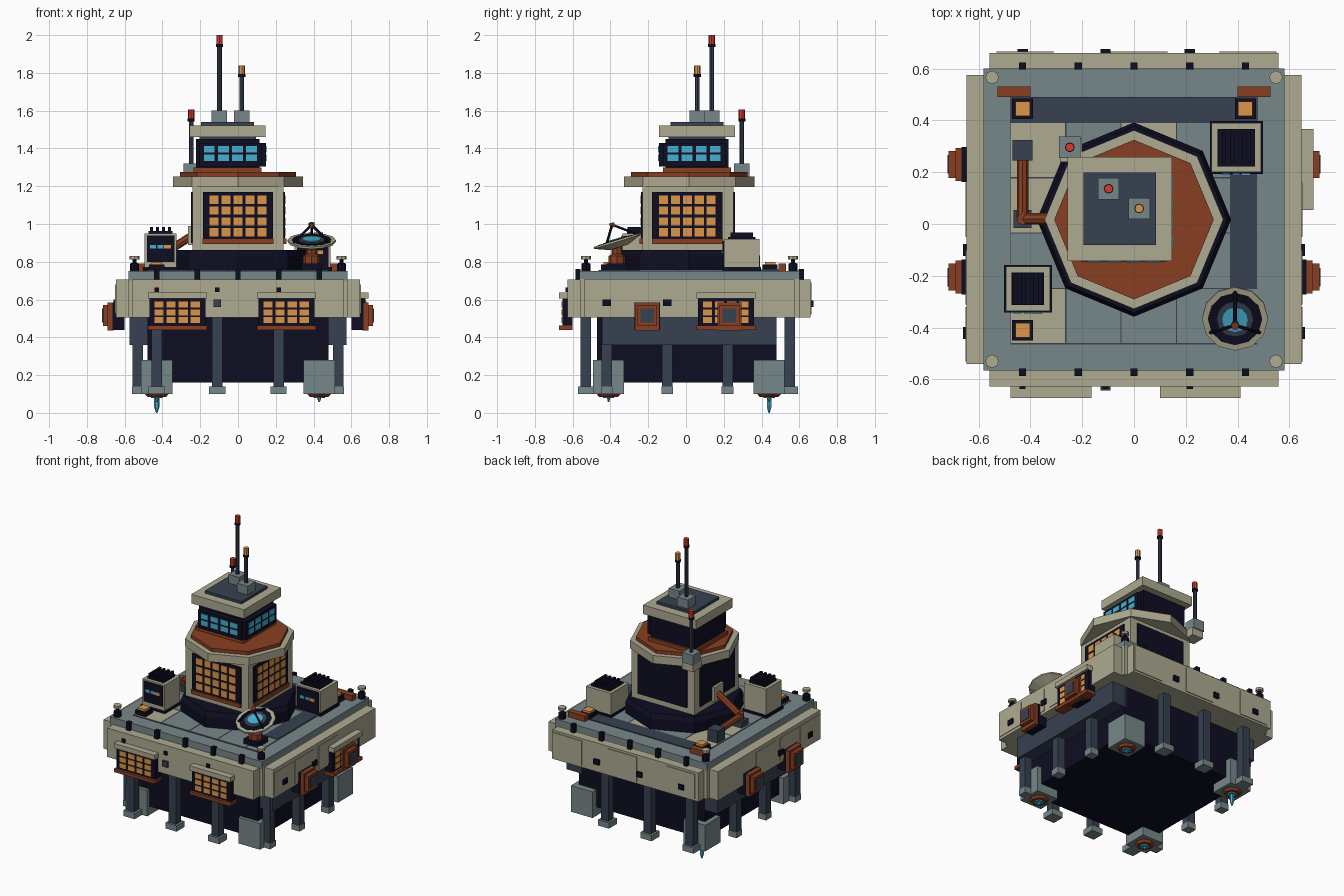
import bpy, math
from mathutils import Vector, Matrix

if "Cube" in bpy.data.objects:
    bpy.data.objects.remove(bpy.data.objects["Cube"])

def lin(c):
    c /= 255
    return c / 12.92 if c <= 0.04045 else ((c + 0.055) / 1.055) ** 2.4

def mat(name, r, g, b):
    m = bpy.data.materials.new(name)
    m.diffuse_color = (lin(r), lin(g), lin(b), 1)
    m.use_nodes = True
    m.node_tree.nodes["Principled BSDF"].inputs["Base Color"].default_value = m.diffuse_color
    return m

BEIGE = mat("beige", 174, 170, 145)
GREY = mat("blue_grey", 119, 135, 137)
SLATE = mat("slate", 54, 65, 80)
NAVY = mat("navy", 13, 13, 34)
RUST = mat("rust", 136, 62, 34)
ORANGE = mat("amber", 220, 150, 74)
CYAN = mat("cyan", 70, 176, 208)
RED = mat("red", 215, 58, 45)

def add(name, verts, faces, m):
    me = bpy.data.meshes.new(name)
    me.from_pydata(verts, [], faces)
    me.materials.append(m)
    ob = bpy.data.objects.new(name, me)
    bpy.context.collection.objects.link(ob)
    return ob

def box(name, x0, x1, y0, y1, z0, z1, m):
    x0, x1 = sorted((x0, x1))
    y0, y1 = sorted((y0, y1))
    v = [(x, y, z) for z in (z0, z1) for x, y in ((x0, y0), (x1, y0), (x1, y1), (x0, y1))]
    f = [(3, 2, 1, 0), (4, 5, 6, 7)] + [(i, (i + 1) % 4, 4 + (i + 1) % 4, 4 + i) for i in range(4)]
    return add(name, v, f, m)

def cbox(name, x, y, s, z0, z1, m):
    return box(name, x - s / 2, x + s / 2, y - s / 2, y + s / 2, z0, z1, m)

def side_box(name, side, u0, u1, d0, d1, z0, z1, m):
    """Box on one of the four sides: u runs along the wall, d is the outward coordinate."""
    if side in "FB":
        s = -1 if side == "F" else 1
        return box(name, u0, u1, s * d0, s * d1, z0, z1, m)
    s = 1 if side == "R" else -1
    return box(name, s * d0, s * d1, u0, u1, z0, z1, m)

def lathe(name, x, y, prof, m, n=8, turn=0.0):
    """Stack of n-sided rings from (radius, z) pairs, capped at both ends."""
    v = [(x + r * math.cos(turn + math.tau * i / n), y + r * math.sin(turn + math.tau * i / n), z)
         for r, z in prof for i in range(n)]
    f = [tuple(reversed(range(n))), tuple(range(len(v) - n, len(v)))]
    for k in range(len(prof) - 1):
        f += [(k * n + i, k * n + (i + 1) % n, (k + 1) * n + (i + 1) % n, (k + 1) * n + i) for i in range(n)]
    return add(name, v, f, m)

def rod(name, a, b, r, m, n=6):
    a, b = Vector(a), Vector(b)
    ob = lathe(name, 0, 0, [(r, 0), (r, (b - a).length)], m, n)
    ob.data.transform(Matrix.Translation(a) @ (b - a).to_track_quat('Z', 'Y').to_matrix().to_4x4())
    return ob

def cells(name, side, u0, u1, d, z0, z1, cols, rows, m, fill=0.76):
    pu, pz = (u1 - u0) / (cols - 1 + fill), (z1 - z0) / (rows - 1 + fill)
    for c in range(cols):
        for r in range(rows):
            u, z = u0 + c * pu, z0 + r * pz
            side_box(name, side, u, u + pu * fill, d - 0.003, d + 0.004, z, z + pz * fill, m)

CY = 0.017  # centre of the platform in y

# lower core, side girders and legs
box("lower_core", -.48, .48, -.47, .48, .16, .55, NAVY)
for s in (-1, 1):
    box("side_girder", s * .46, s * .575, -.445, .48, .36, .52, SLATE)
    for y in (-.42, -.1, .22):
        cbox("side_leg", s * .53, y, .056, .12, .52, SLATE)
        cbox("side_foot", s * .53, y, .062, .1, .14, GREY)
for y in (-.53, .55):
    for x in (-.43, -.11, .215):
        cbox("leg", x, y, .056, .12, .52, SLATE)
        cbox("foot", x, y, .085, .1, .14, GREY)

# corner thrusters
for x in (-.43, .43):
    for y in (-.41, .44):
        cbox("thruster_block", x, y, .165, .1, .28, GREY)
        lathe("thruster_ring", x, y, [(.05, .085), (.065, .102)], RUST)
        lathe("thruster_core", x, y, [(.03, .078), (.03, .09)], CYAN)
        tip = 0 if (x < 0 and y > 0) else .058
        lathe("thruster_jet", x, y, [(.004, tip), (.014, tip + .03), (.014, .09)], CYAN, 6)

# platform hull
box("hull_core", -.58, .58, -.56, .60, .506, .71, BEIGE)
for s in (-1, 1):
    box("hull_side_wall", s * .55, s * .647, -.54, .575, .506, .705, BEIGE)
box("hull_front_wall", -.558, .558, -.628, -.5, .506, .705, BEIGE)
box("hull_back_wall", -.558, .558, .5, .66, .506, .705, BEIGE)
box("deck_slab", -.58, .58, -.565, .60, .70, .752, GREY)
for u in (-.53, -.09, .33):
    side_box("back_panel", "B", u, u + .22, .65, .665, .52, .69, BEIGE)
for side in "LR":
    for u in (-.53, -.31, -.05):
        side_box("side_panel", side, u, u + .21, .64, .651, .525, .68, BEIGE)

# small wall fittings
for x in (-.43, -.11, .215):
    side_box("wall_knob", "F", x - .012, x + .012, .62, .637, .64, .665, NAVY)
    side_box("wall_knob", "B", x - .02, x + .02, .65, .675, .56, .595, NAVY)
side_box("front_hatch", "F", -.13, -.09, .62, .642, .56, .6, SLATE)
for side in "LR":
    for y in (-.42, -.1):
        side_box("wall_knob", side, y - .023, y + .023, .64, .66, .565, .6, NAVY)

# bay windows with hoods and sills
for side, u, d in (("F", -.477, .63), ("F", .1, .63), ("R", .055, .65)):
    side_box("window_bay", side, u + .008, u + .305, d - .03, d + .025, .46, .61, NAVY)
    side_box("window_hood", side, u, u + .312, d - .03, d + .042, .605, .638, BEIGE)
    side_box("window_sill", side, u, u + .312, d - .03, d + .042, .44, .462, RUST)
    cells("bay_pane", side, u + .035, u + .275, d + .025, .475, .59, 4, 3, ORANGE)

# side docking ports
for side in "LR":
    for y in (-.205, .23):
        side_box("port_base", side, y - .068, y + .068, .6, .665, .44, .585, NAVY)
        side_box("port_frame", side, y - .064, y + .064, .66, .69, .435, .585, RUST)
        side_box("port_nose", side, y - .052, y + .052, .69, .716, .46, .57, RUST)
        side_box("port_plate", side, y - .036, y + .036, .712, .72, .478, .552, SLATE)

# deck tiles: gaps appear as dark lines
box("tile_seams", -.477, .477, -.465, .39, .75, .7545, SLATE)
for i in range(5):
    for j in range(4):
        x0, y0 = -.477 + i * .2135, -.462 + j * .2135
        m = BEIGE if (i, j) in ((0, 0), (0, 3), (2, 3), (0, 2)) else GREY
        box("deck_tile", x0 + .002, min(x0 + .2115, .477), y0 + .002, y0 + .2115, .751, .757, m)
box("back_walkway", -.477, .477, .39, .49, .75, .758, SLATE)
box("side_walkway", .37, .475, -.25, .3, .75, .76, SLATE)

# deck edge bollards, clips, lamps and lockers
for x in (-.548, .548):
    for y in (-.53, .566):
        lathe("bollard", x, y, [(.024, .75), (.024, .79), (.01, .795), (.01, .815)], NAVY)
        lathe("bollard_cap", x, y, [(.026, .812), (.026, .83)], BEIGE)
for x in (-.43, -.215, 0, .215, .43):
    for y in (-.572, .61):
        cbox("deck_clip", x, y, .028, .7, .762, NAVY)
for x, y in ((-.43, .445), (.43, .445), (-.43, -.41)):
    cbox("deck_lamp_base", x, y, .08, .75, .785, NAVY)
    cbox("deck_lamp", x, y, .056, .78, .8, ORANGE)
for s in (-1, 1):
    box("locker", s * .4, s * .527, .49, .53, .75, .79, RUST)

# vent units
for x, y, top, w in ((-.41, -.25, .95, .17), (.395, .295, .92, .19)):
    h = w / 2
    cbox("vent_foot", x, y, w + .015, .75, .772, NAVY)
    cbox("vent_body", x, y, w, .765, top, BEIGE)
    cbox("vent_top", x, y, w - .045, top - .01, top + .012, NAVY)
    for k in range(4):
        fx = x - .048 + k * .032
        box("vent_fin", fx - .008, fx + .008, y - .06, y + .06, top, top + .035, NAVY)
    side_box("vent_panel", "F", x - h + .012, x + h - .012, -y + h - .01, -y + h + .006, top - .15, top - .01, NAVY)
    cells("vent_light", "F", x - .055, x + .055, -y + h + .006, top - .08, top - .06, 3, 1, CYAN)
    cells("vent_light_amber", "F", x + .0175, x + .055, -y + h + .008, top - .08, top - .06, 1, 1, ORANGE, 1)

# pipe from deck to tower
cbox("pipe_box", -.43, .285, .078, .75, .84, SLATE)
cbox("pipe_support", -.43, .02, .07, .75, .8, SLATE)
path = [(-.43, .27, .81), (-.43, .02, .82), (-.24, .02, .94)]
for a, b in zip(path, path[1:]):
    rod("pipe", a, b, .022, RUST, 8)
lathe("pipe_elbow", -.43, .02, [(.023, .795), (.023, .845)], RUST)
side_box("pipe_bracket", "L", -.03, .07, .23, .265, .89, .99, BEIGE)

# tower
lathe("tower_base", 0, CY, [(.375, .75), (.375, .83), (.36, .862)], NAVY)
box("tower_body", -.24, .24, CY - .247, CY + .235, .855, 1.21, BEIGE)
for side, c, d in (("F", 0, .23), ("B", 0, .252), ("L", CY - .01, .24), ("R", CY - .01, .24)):
    side_box("tower_panel", side, c - .186, c + .186, d - .01, d + .008, .9, 1.17, NAVY)
    if side in "FR":
        side_box("tower_sill", side, c - .188, c + .188, d - .01, d + .016, .895, .922, RUST)
        cells("tower_pane", side, c - .15, c + .15, d + .008, .935, 1.15, 5, 4, ORANGE)
lathe("tower_rim", 0, CY, [(.345, 1.197), (.345, 1.252)], BEIGE)
lathe("tower_roof", 0, CY, [(.308, 1.25), (.308, 1.275)], RUST)

# upper cabin
X, Y = -.055, .058
cbox("cabin_trim", X, Y, .36, 1.27, 1.3, RUST)
cbox("cabin", X, Y, .335, 1.27, 1.45, NAVY)
cbox("cabin_neck", X, Y, .3, 1.44, 1.47, SLATE)
for side, c, d in (("F", X + .015, .11), ("R", Y - .015, .113)):
    side_box("cabin_panel", side, c - .165, c + .165, d - .01, d + .034, 1.305, 1.43, NAVY)
    cells("cabin_pane", side, c - .14, c + .14, d + .034, 1.333, 1.412, 4, 2, CYAN)
cbox("cabin_roof", X, Y, .402, 1.46, 1.522, BEIGE)
cbox("roof_deck", X, Y, .28, 1.515, 1.54, SLATE)

# masts with beacons
for x, y, z0, z1, top, m in ((-.098, .136, 1.53, 1.6, 2.0, RED), (.02, .06, 1.53, 1.6, 1.84, ORANGE),
                             (-.248, .296, 1.25, 1.32, 1.605, RED)):
    cbox("mast_foot", x, y, .082, z0, z1, GREY)
    lathe("mast", x, y, [(.012, z1), (.012, top - .06)], SLATE)
    lathe("mast_collar", x, y, [(.019, top - .062), (.019, top - .046)], NAVY)
    lathe("beacon", x, y, [(.017, top - .046), (.017, top)], m)
box("mast_bracket", -.285, -.2, .24, .33, 1.2, 1.255, BEIGE)

# dish antenna, tilted to the front
DX, DY = .39, -.365
cbox("dish_foot", DX, DY, .11, .75, .79, NAVY)
lathe("dish_pedestal", DX, DY, [(.045, .79), (.045, .83), (.03, .84), (.03, .885)], RUST)
T = Matrix.Translation((DX, DY, .91)) @ Matrix.Rotation(math.radians(17), 4, 'X')
parts = [lathe("dish_shell", 0, 0, [(.05, -.035), (.128, -.005), (.128, .006), (.104, .006), (.06, -.012)], BEIGE, 12),
         lathe("dish_bowl", 0, 0, [(.105, .004), (.105, .008), (.06, .002)], NAVY, 12),
         lathe("dish_ring", 0, 0, [(.072, .002), (.072, .01), (.05, .01)], SLATE, 12),
         lathe("dish_centre", 0, 0, [(.05, .002), (.05, .014)], CYAN, 12),
         lathe("dish_feed", 0, 0, [(.016, .075), (.016, .1)], RUST, 6)]
for k in range(3):
    a = math.radians(90 + 120 * k)
    parts.append(rod("dish_strut", (.11 * math.cos(a), .11 * math.sin(a), .005), (0, 0, .09), .007, NAVY))
for p in parts:
    p.data.transform(T)
